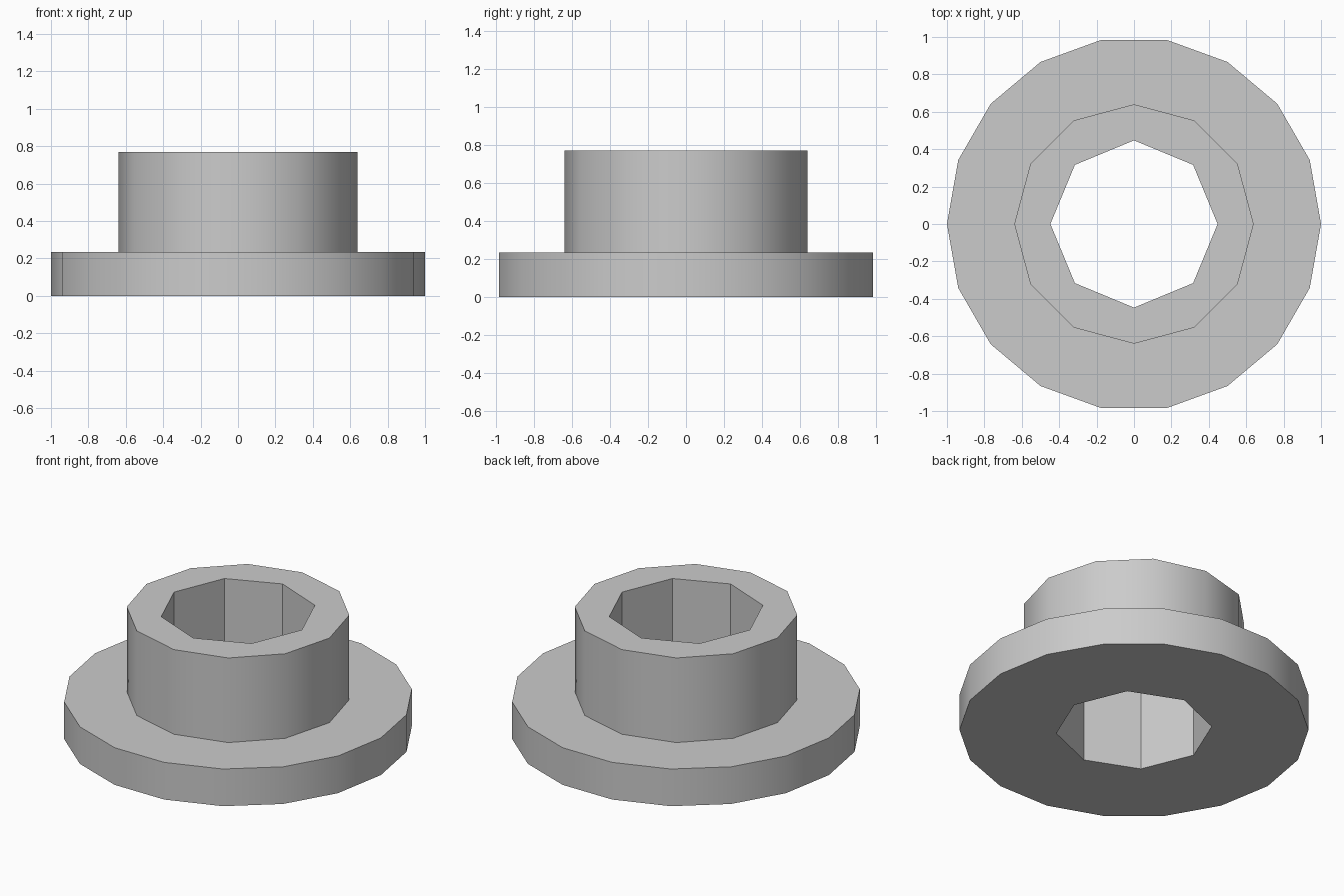
import bpy
import bmesh
import math

cube = bpy.data.objects.get("Cube")
if cube:
    bpy.data.objects.remove(cube, do_unlink=True)

FLANGE_H, TOP_H = 0.235, 0.77

grey = bpy.data.materials.new("plain grey")
grey.use_nodes = True
colour = (0.6, 0.6, 0.6, 1.0)
grey.diffuse_color = colour
grey.node_tree.nodes["Principled BSDF"].inputs["Base Color"].default_value = colour

bm = bmesh.new()


def ring(sides, radius, z):
    """Closed polygon of edges, first corner on +x."""
    verts = [bm.verts.new((radius * math.cos(math.tau * i / sides),
                           radius * math.sin(math.tau * i / sides), z))
             for i in range(sides)]
    for i in range(sides):
        bm.edges.new((verts[i], verts[(i + 1) % sides]))
    return verts


def wall(low, high, smooth):
    """Upright faces between two rings with equal side counts."""
    n = len(low)
    for i in range(n):
        j = (i + 1) % n
        face = bm.faces.new((low[i], low[j], high[j], high[i]))
        face.smooth = smooth


def annulus(outer, inner):
    """Flat face between two rings with different side counts."""
    edges = [bm.edges.get((r[i - 1], r[i])) for r in (outer, inner) for i in range(len(r))]
    bmesh.ops.triangle_fill(bm, edges=edges, use_beauty=True)


# Wide 18-sided flange, 12-sided collar, 8-sided through bore
flange_low, flange_high = ring(18, 1.0, 0), ring(18, 1.0, FLANGE_H)
collar_low, collar_high = ring(12, 0.64, FLANGE_H), ring(12, 0.64, TOP_H)
bore_low, bore_high = ring(8, 0.447, 0), ring(8, 0.447, TOP_H)

wall(flange_low, flange_high, True)
wall(collar_low, collar_high, True)
wall(bore_low, bore_high, False)

# Underside, flange shoulder and collar rim
annulus(flange_low, bore_low)
annulus(flange_high, collar_low)
annulus(collar_high, bore_high)

bmesh.ops.recalc_face_normals(bm, faces=bm.faces)
mesh = bpy.data.meshes.new("flanged_bushing")
bm.to_mesh(mesh)
bm.free()
mesh.materials.append(grey)
bushing = bpy.data.objects.new("flanged_bushing", mesh)
bpy.context.collection.objects.link(bushing)
